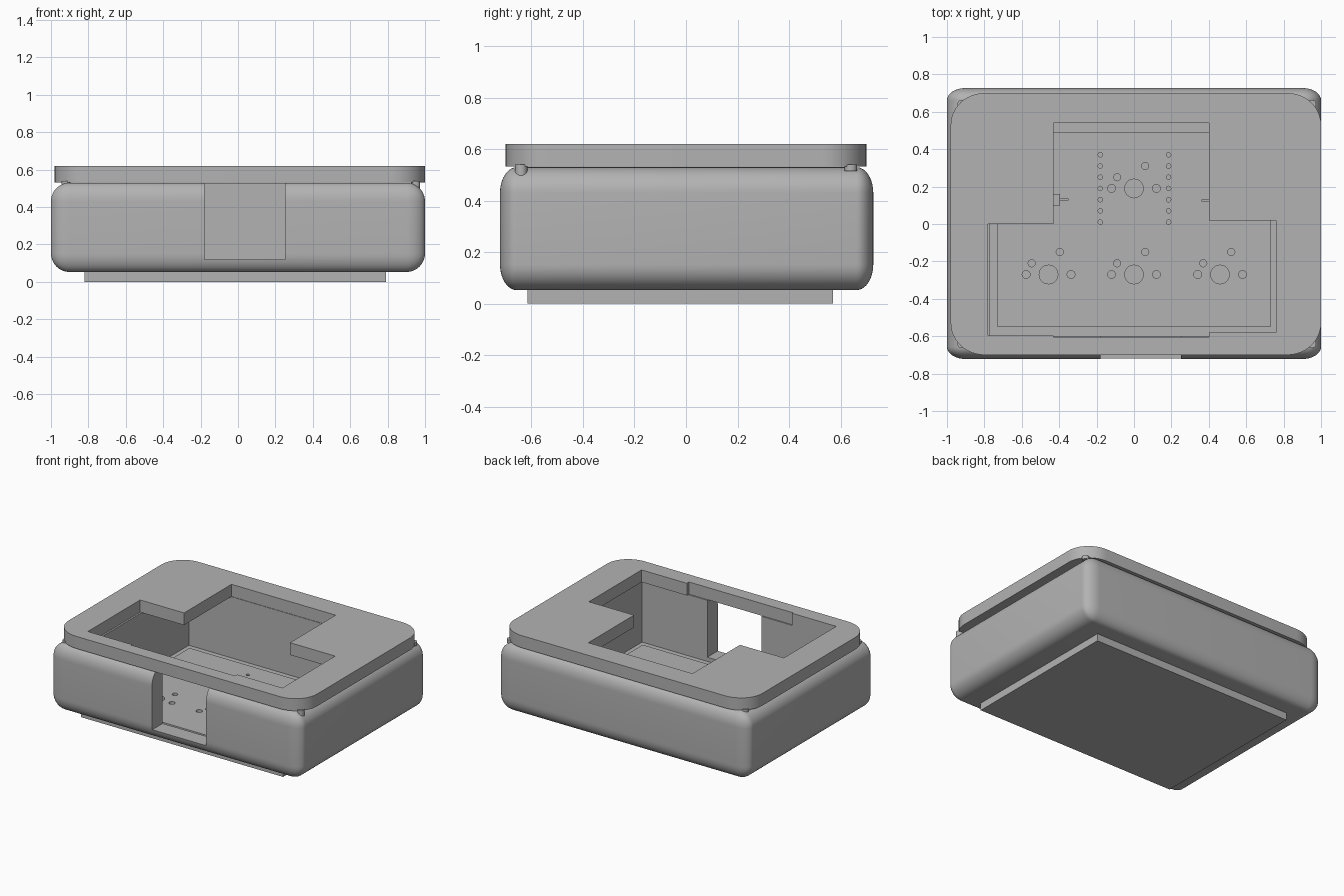
import bpy, bmesh, math
from mathutils import Matrix, Vector

cube = bpy.data.objects.get("Cube")
if cube:
    bpy.data.objects.remove(cube, do_unlink=True)

grey = bpy.data.materials.new("plain grey")
grey.use_nodes = True
colour = (0.45, 0.45, 0.45, 1)
grey.diffuse_color = colour
grey.node_tree.nodes["Principled BSDF"].inputs["Base Color"].default_value = colour


def finish(name, bm):
    bmesh.ops.recalc_face_normals(bm, faces=bm.faces)
    mesh = bpy.data.meshes.new(name)
    bm.to_mesh(mesh)
    bm.free()
    mesh.materials.append(grey)
    ob = bpy.data.objects.new(name, mesh)
    bpy.context.collection.objects.link(ob)
    return ob


def add_box(bm, lo, hi):
    lo, hi = Vector(lo), Vector(hi)
    m = Matrix.Translation((lo + hi) / 2) @ Matrix.Diagonal((*(hi - lo), 1))
    bmesh.ops.create_cube(bm, size=1, matrix=m)


def box(name, lo, hi):
    bm = bmesh.new()
    add_box(bm, lo, hi)
    return finish(name, bm)


def add_cylinder(bm, x, y, r, z0, z1, sides=24):
    bmesh.ops.create_cone(bm, cap_ends=True, segments=sides, radius1=r, radius2=r,
                          depth=z1 - z0, matrix=Matrix.Translation((x, y, (z0 + z1) / 2)))


def prism(name, outline, z0, z1):
    bm = bmesh.new()
    face = bm.faces.new([bm.verts.new((x, y, z0)) for x, y in outline])
    top = bmesh.ops.extrude_face_region(bm, geom=[face])["geom"]
    bmesh.ops.translate(bm, vec=(0, 0, z1 - z0),
                        verts=[v for v in top if isinstance(v, bmesh.types.BMVert)])
    return finish(name, bm)


def activate(ob):
    bpy.ops.object.select_all(action="DESELECT")
    ob.select_set(True)
    bpy.context.view_layer.objects.active = ob


def cut(ob, *cutters):
    activate(ob)
    for c in cutters:
        mod = ob.modifiers.new("cut", "BOOLEAN")
        mod.operation, mod.solver, mod.object = "DIFFERENCE", "EXACT", c
        bpy.ops.object.modifier_apply(modifier=mod.name)


def smooth(ob):
    activate(ob)
    bpy.ops.object.shade_smooth_by_angle(angle=math.radians(30))


# Rounded body, with the rounding squeezed front to back
squeeze = 0.65
bm = bmesh.new()
add_box(bm, (-1, -0.722 / squeeze, 0.053), (1, 0.727 / squeeze, 0.53))
bmesh.ops.bevel(bm, geom=bm.edges[:], offset=0.1, segments=10, profile=0.5, affect="EDGES")
bmesh.ops.scale(bm, vec=(1, squeeze, 1), verts=bm.verts)
body = finish("case_body", bm)

# Hollow, front opening and switch holes
cavity = box("cavity_cutter", (-0.77, -0.6, 0.09), (0.77, 0.54, 0.7))
notch = box("notch_cutter", (-0.18, -0.9, 0.12), (0.25, -0.58, 0.7))
bm = bmesh.new()
for cx, cy in ((-0.457, -0.27), (0, -0.27), (0.46, -0.27), (0, 0.19)):
    for dx, dy, r in ((0, 0, 0.05), (-0.12, 0, 0.021), (0.12, 0, 0.021),
                      (-0.09, 0.06, 0.019), (0.06, 0.12, 0.019)):
        add_cylinder(bm, cx + dx, cy + dy, r, 0.065, 0.2)
for side in (-0.18, 0.185):
    for i in range(7):
        add_cylinder(bm, side, 0.01 + 0.06 * i, 0.012, 0.065, 0.2, 16)
holes = finish("hole_cutter", bm)
cut(body, cavity, notch, holes)
smooth(body)

# Switch plate on the cavity floor
plate = box("switch_plate", (-0.73, -0.55, 0.085), (0.73, 0.49, 0.1))
cut(plate, holes)
smooth(plate)

# Lid with rounded corners and stepped opening
outline = []
for i, (cx, cy) in enumerate(((0.82, 0.53), (-0.8, 0.53), (-0.8, -0.53), (0.82, -0.53))):
    for k in range(13):
        a = math.pi / 2 * (i + k / 12)
        outline.append((cx + 0.18 * math.cos(a), cy + 0.17 * math.sin(a)))
lid = prism("lid", outline, 0.532, 0.62)
opening = prism("opening_cutter", [
    (-0.43, 0.54), (0.4, 0.54), (0.4, 0.02), (0.76, 0.02), (0.76, -0.58), (0.4, -0.58),
    (0.4, -0.605), (-0.43, -0.605), (-0.43, -0.595), (-0.78, -0.595), (-0.78, 0),
    (-0.43, 0)], 0.4, 0.8)
cut(lid, opening)
smooth(lid)

# Corner pegs below the lid
bm = bmesh.new()
for x in (-0.92, 0.95):
    for y in (-0.64, 0.64):
        depth = 0.49 if (x > 0 and y < 0) else 0.515
        add_cylinder(bm, x, y, 0.024, depth, 0.54)
smooth(finish("lid_pegs", bm))

# Base slab
box("base_slab", (-0.82, -0.615, 0), (0.79, 0.57, 0.06))

# Small connector and contacts on the floor
bm = bmesh.new()
add_box(bm, (-0.45, 0.1, 0.095), (-0.395, 0.16, 0.13))
add_box(bm, (-0.4, 0.125, 0.1), (-0.35, 0.135, 0.112))
add_box(bm, (0.36, 0.12, 0.098), (0.42, 0.13, 0.112))
finish("connector", bm)

for helper in (cavity, notch, holes, opening):
    helper.hide_render = True
    helper.hide_set(True)
